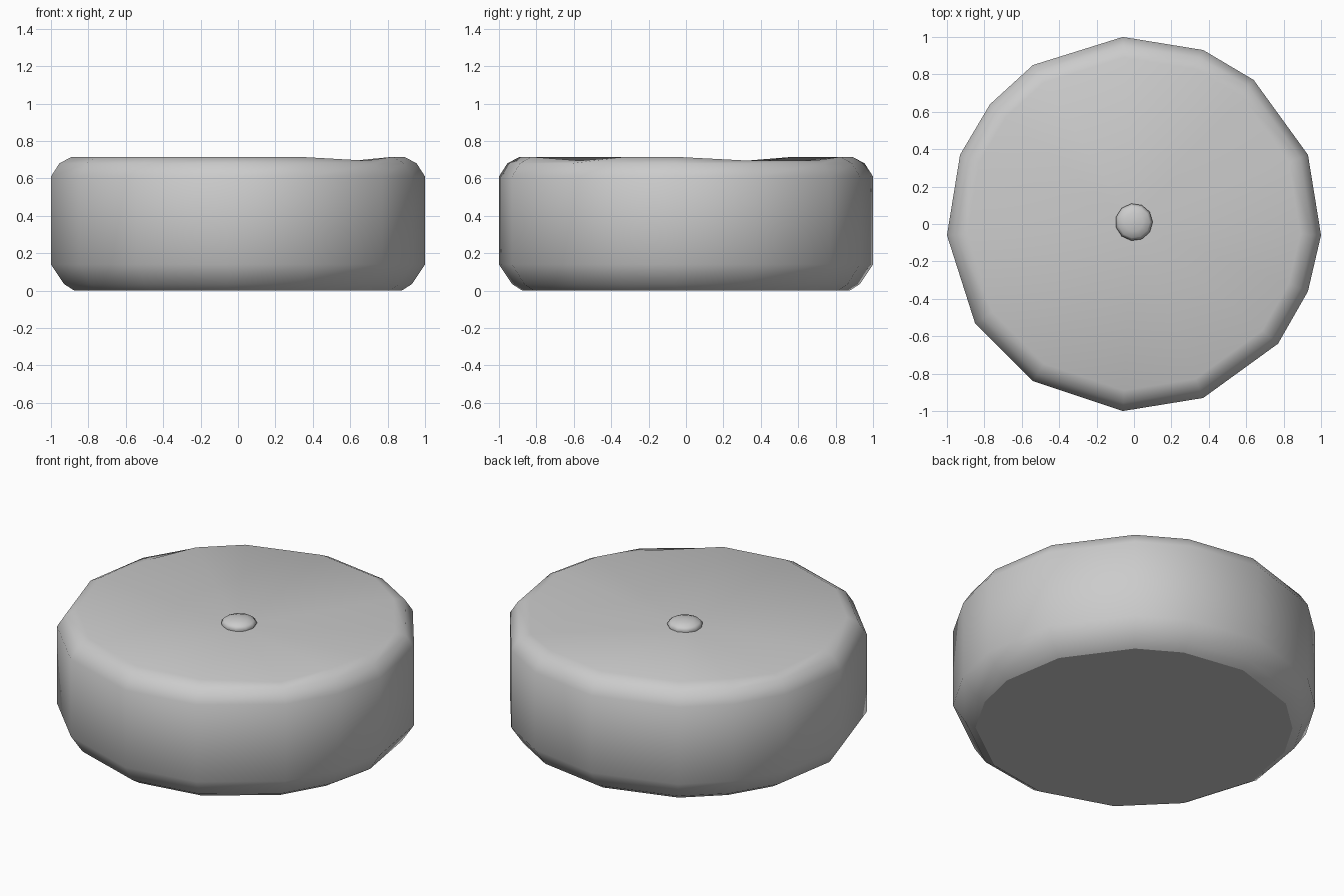
import bpy, bmesh, math

if "Cube" in bpy.data.objects:
    bpy.data.objects.remove(bpy.data.objects["Cube"])

# Faceted outline of the round body, seen from above
OUTLINE = [(-0.06, 1.0), (-0.54, 0.85), (-0.77, 0.64), (-0.93, 0.37), (-1.0, -0.06),
           (-0.85, -0.53), (-0.54, -0.84), (-0.06, -1.0), (0.37, -0.93), (0.77, -0.64),
           (0.93, -0.36), (1.0, -0.06), (0.93, 0.37), (0.64, 0.77), (0.37, 0.93)]
LOW_CORNERS = (3, 9, 12, 13)  # slightly dipped corners of the top rim


def lathe(name, outline, profile, tip=None, dips=(), center=(0, 0)):
    """Stack scaled copies of an outline; optional tip closes the top as a fan."""
    bm = bmesh.new()
    rings = []
    for scale, z in profile:
        rings.append([bm.verts.new((x * scale + center[0], y * scale + center[1],
                                    z - (0.02 if z > 0.7 and i in dips else 0)))
                      for i, (x, y) in enumerate(outline)])
    n = len(outline)
    for low, high in zip(rings, rings[1:]):
        for i in range(n):
            j = (i + 1) % n
            bm.faces.new((low[i], low[j], high[j], high[i])).smooth = True
    bm.faces.new(rings[0][::-1])
    apex = bm.verts.new((center[0], center[1], tip))
    for i in range(n):
        bm.faces.new((rings[-1][i], rings[-1][(i + 1) % n], apex)).smooth = True
    bmesh.ops.recalc_face_normals(bm, faces=bm.faces)
    mesh = bpy.data.meshes.new(name)
    bm.to_mesh(mesh)
    bm.free()
    # Keep the flat underside crisp
    flat = {k for p in mesh.polygons if not p.use_smooth for k in p.edge_keys}
    for e in mesh.edges:
        e.use_edge_sharp = e.key in flat
    obj = bpy.data.objects.new(name, mesh)
    bpy.context.collection.objects.link(obj)
    return obj


# Cushion body with rounded edges and a shallow dished top
lathe("cushion_body", OUTLINE,
      [(0.875, 0.0), (0.93, 0.035), (1.0, 0.14), (1.0, 0.61),
       (0.955, 0.68), (0.89, 0.715)], tip=0.635, dips=LOW_CORNERS)

# Small domed button in the middle of the dish
circle = [(math.cos(a * math.tau / 11), math.sin(a * math.tau / 11)) for a in range(11)]
lathe("center_button", circle,
      [(0.085, 0.625), (0.1, 0.655), (0.085, 0.672), (0.05, 0.684)],
      tip=0.69, center=(0, 0.01))
